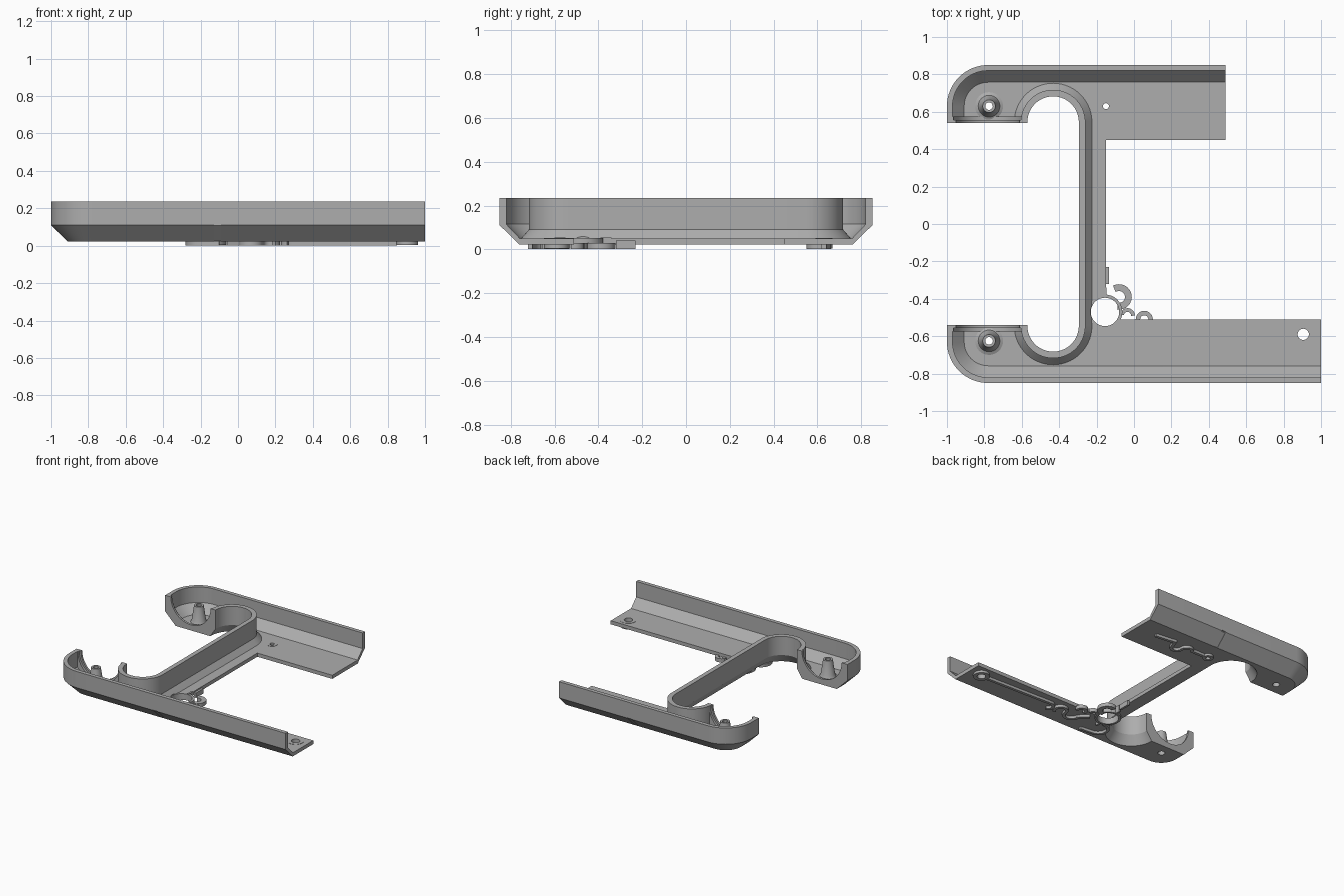
import bpy, bmesh
from math import sin, cos, pi, radians
from mathutils import Vector

if "Cube" in bpy.data.objects:
    bpy.data.objects.remove(bpy.data.objects["Cube"])

GREY = (0.42, 0.42, 0.42, 1)
mat = bpy.data.materials.new("plain grey plastic")
mat.use_nodes = True
mat.diffuse_color = GREY
mat.node_tree.nodes["Principled BSDF"].inputs["Base Color"].default_value = GREY

TOP, UNDER, FLOOR = 0.235, 0.022, 0.05
parts = []


def finish(name, bm):
    bmesh.ops.recalc_face_normals(bm, faces=bm.faces)
    mesh = bpy.data.meshes.new(name)
    bm.to_mesh(mesh)
    bm.free()
    ob = bpy.data.objects.new(name, mesh)
    bpy.context.collection.objects.link(ob)
    mesh.materials.append(mat)
    parts.append(ob)
    return ob


def arc(cx, cy, r, a0, a1, n=16):
    angles = [radians(a0 + (a1 - a0) * i / n) for i in range(n + 1)]
    return [(cx + r * cos(a), cy + r * sin(a)) for a in angles]


def offset(path, dist):
    """Shift a 2D path to its left with mitred corners."""
    pts = [Vector(p) for p in path]
    normals = []
    for a, b in zip(pts, pts[1:]):
        d = (b - a).normalized()
        normals.append(Vector((-d.y, d.x)))
    out = []
    for i, p in enumerate(pts):
        n1, n2 = normals[max(i - 1, 0)], normals[min(i, len(normals) - 1)]
        out.append(p + (n1 + n2) / (1 + n1.dot(n2)) * dist)
    return out


def sweep(name, path, profile):
    """Carry a closed (inset, height) profile along a 2D path."""
    bm = bmesh.new()
    rows = [[bm.verts.new((p.x, p.y, z)) for p in offset(path, o)] for o, z in profile]
    for a, b in zip(rows, rows[1:] + rows[:1]):
        for i in range(len(a) - 1):
            bm.faces.new((a[i], a[i + 1], b[i + 1], b[i]))
    bm.faces.new([r[0] for r in rows])
    bm.faces.new([r[-1] for r in rows])
    return finish(name, bm)


def prism(name, outline, lo, hi, place):
    """Extrude an outline from lo to hi; place maps (u, v, w) to xyz."""
    bm = bmesh.new()
    a, b = [[bm.verts.new(place(u, v, w)) for u, v in outline] for w in (lo, hi)]
    bm.faces.new(a)
    bm.faces.new(b)
    for i in range(len(a)):
        j = (i + 1) % len(a)
        bm.faces.new((a[i], a[j], b[j], b[i]))
    return finish(name, bm)


def lathe(name, x, y, profile, n=32):
    """Spin a closed (radius, height) profile about a vertical axis."""
    bm = bmesh.new()
    rows = [[bm.verts.new((x + r * cos(2 * pi * i / n), y + r * sin(2 * pi * i / n), z))
             for i in range(n)] for r, z in profile]
    for a, b in zip(rows, rows[1:] + rows[:1]):
        for i in range(n):
            j = (i + 1) % n
            bm.faces.new((a[i], a[j], b[j], b[i]))
    return finish(name, bm)


def upright(u, v, w):
    return (u, v, w)


def cut(targets, cutter):
    cutter.hide_render = True
    for ob in targets:
        mod = ob.modifiers.new("cut", "BOOLEAN")
        mod.operation, mod.solver, mod.object = "DIFFERENCE", "EXACT", cutter
        bpy.context.view_layer.objects.active = ob
        bpy.ops.object.modifier_apply(modifier=mod.name)
    parts.remove(cutter)
    bpy.data.objects.remove(cutter)


# Plan paths: two outer walls and the inner bay wall
back_path = [(0.49, 0.85)] + arc(-0.78, 0.63, 0.22, 90, 180) + [(-1, 0.54)]
front_path = [(-1, -0.54)] + arc(-0.78, -0.63, 0.22, 180, 270) + [(1, -0.85)]
bay_path = ([(-0.57, 0.54)] + arc(-0.4325, 0.545, 0.1375, 180, 0, 28)
            + arc(-0.4325, -0.545, 0.1375, 0, -180, 28) + [(-0.57, -0.54)])

# Shell walls with chamfered foot
outer_profile = [(0, TOP), (0, 0.11), (0.09, UNDER), (0.092, FLOOR), (0.03, 0.115), (0.03, TOP)]
bay_profile = [(0, TOP), (0, 0.09), (0.045, UNDER), (0.07, UNDER), (0.07, FLOOR),
               (0.035, 0.09), (0.035, TOP)]
back_wall = sweep("back_wall", back_path, outer_profile)
front_wall = sweep("front_wall", front_path, outer_profile)
bay_wall = sweep("bay_wall", bay_path, bay_profile)

# One floor plate bounded by the walls
outline = offset(back_path, 0.09) + offset(bay_path, 0.07) + offset(front_path, 0.09)
outline += [(1, -0.51), (-0.15, -0.51), (-0.15, 0.45), (0.49, 0.45)]
floor = prism("floor_plate", outline, UNDER, FLOOR, upright)

# Holes through the floor and the bay wall foot
HUB, LUG, PIN = (-0.155, -0.47), (0.905, -0.59), (-0.15, 0.63)
POSTS = [(-0.775, 0.63), (-0.775, -0.625)]
for (x, y), r in [(HUB, 0.078), (LUG, 0.03), (PIN, 0.016)] + [(p, 0.026) for p in POSTS]:
    cut([floor, bay_wall] if r > 0.07 else [floor],
        prism("hole_cutter", arc(x, y, r, 0, 348.75, 31), -0.1, 0.2, upright))

# Shallow slot in the outside of each long wall
slot = [(0.87, 0.115), (0.843, 0.115), (0.843, 0.108), (0.755, 0.02), (0.75, -0.01), (0.87, -0.01)]
for wall, side in ((back_wall, 1), (front_wall, -1)):
    cut([wall], prism("slot_cutter", slot, -0.128, -0.092, lambda u, v, w: (w, side * u, v)))

# Stepped half-round cable openings and screw posts at both ends
for side, label in ((1, "back"), (-1, "front")):
    for step, r, lo, hi in (("lip", 0.17, 0.54, 0.556), ("step", 0.184, 0.556, 0.574)):
        rim = [(-1, TOP), (-1, 0.11), (-0.91, UNDER), (-0.615, UNDER), (-0.57, 0.09), (-0.57, TOP)]
        rim += arc(-0.782, TOP, r, 0, -180, 24)
        prism(f"{label}_opening_{step}", rim, lo, hi, lambda u, v, w: (u, side * w, v))
for (x, y), label in zip(POSTS, ("back", "front")):
    lathe(f"{label}_screw_post", x, y, [(0.026, UNDER), (0.075, UNDER + 0.01), (0.075, FLOOR),
          (0.058, 0.058), (0.05, 0.075), (0.034, 0.185), (0.02, 0.185), (0.02, 0.06)])

# Raised rings on the underside
for name, (x, y), inner, outer in (("hub_ring", HUB, 0.076, 0.093), ("lug_ring", LUG, 0.03, 0.058),
                                   ("pin_ring", PIN, 0.016, 0.038)):
    lathe(name, x, y, [(inner, 0.004), (outer, 0.004), (outer, FLOOR + 0.002), (inner, FLOOR + 0.002)])


# Raised trim strips on the underside
def strip(name, path, width, low=0.002, high=UNDER + 0.003):
    w = width / 2
    sweep(name, path, [(-w, low), (w, low), (w, high), (-w, high)])


strip("long_trim", [(0.85, -0.59), (0.3, -0.57)] + arc(0.28, -0.61, 0.04, 90, 250, 10), 0.022)
strip("long_trim_curl", arc(0.17, -0.6, 0.045, -60, 180, 14) + arc(0.07, -0.6, 0.055, 0, -180, 14)
      + [(-0.05, -0.54)], 0.022)
strip("hub_scroll", arc(-0.08, -0.39, 0.05, 120, -100, 16), 0.036, 0.002, 0.03)
strip("hub_scroll_small", arc(-0.035, -0.49, 0.03, 170, 0, 10), 0.02, 0.002, 0.03)
strip("edge_scroll", arc(0.055, -0.51, 0.034, 200, -20, 12), 0.024, 0.002, 0.03)
strip("hub_tail", arc(-0.2, -0.63, 0.07, 80, 260, 12) + [(-0.1, -0.71)], 0.02)
strip("hub_tick_front", [(-0.155, -0.6), (-0.155, -0.55)], 0.014, 0.002, 0.055)
strip("hub_tick_back", [(-0.155, -0.39), (-0.155, -0.34)], 0.014, 0.002, 0.055)
strip("bar_tick", [(-0.142, -0.32), (-0.142, -0.23)], 0.016, 0.002, 0.04)
strip("short_trim", [(-0.11, 0.63), (-0.02, 0.63)] + arc(0.03, 0.61, 0.04, 150, 0, 10)
      + arc(0.11, 0.6, 0.04, 180, 360, 10) + [(0.17, 0.65), (0.33, 0.63)], 0.022)

# Smooth curved faces, keep real edges sharp
bpy.ops.object.select_all(action="DESELECT")
for ob in parts:
    ob.select_set(True)
bpy.context.view_layer.objects.active = floor
bpy.ops.object.shade_smooth_by_angle(angle=radians(30))
